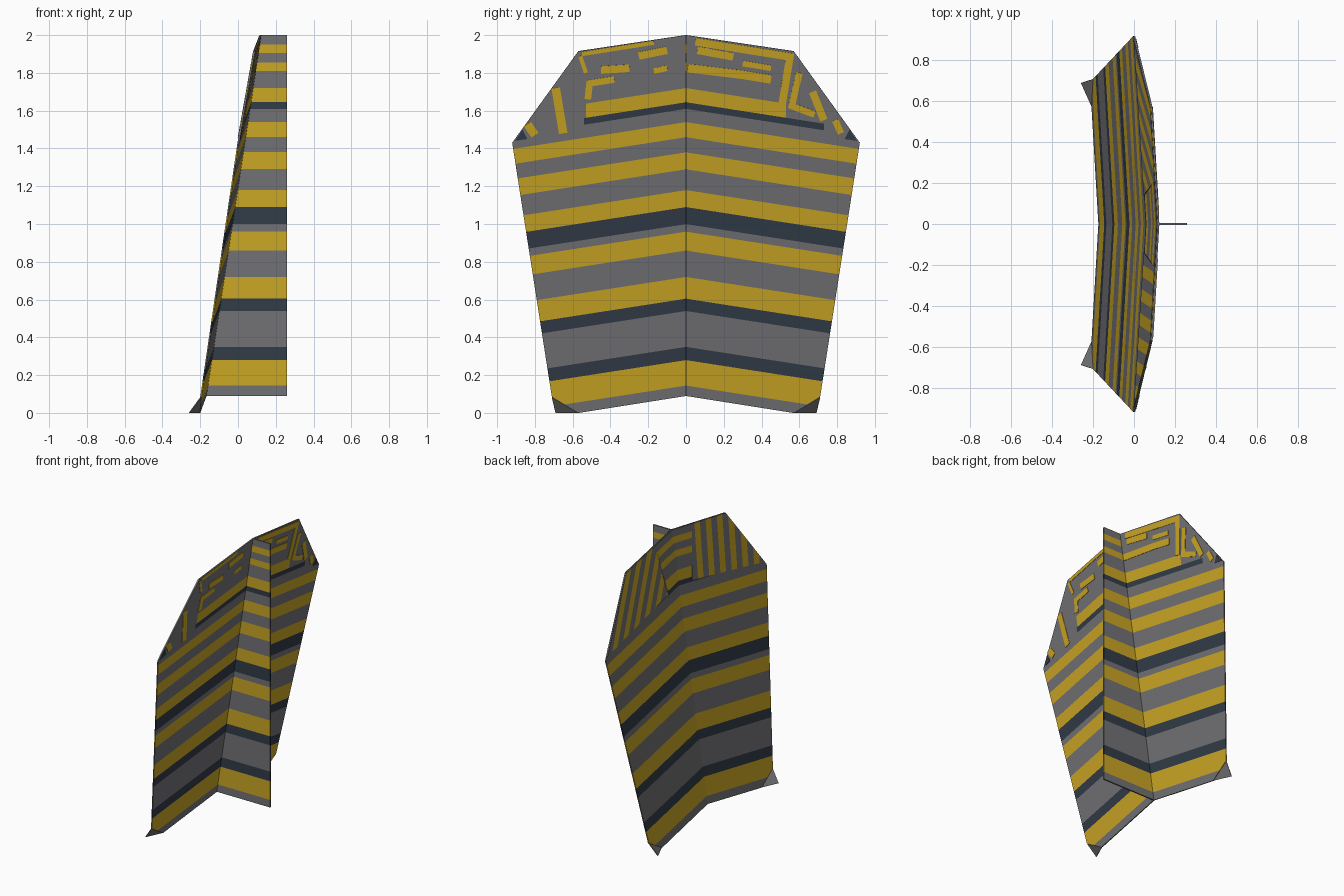
import bpy, bmesh
from mathutils import Vector

cube = bpy.data.objects.get("Cube")
if cube:
    bpy.data.objects.remove(cube, do_unlink=True)


def material(name, rgb):
    m = bpy.data.materials.new(name)
    m.use_nodes = True
    m.diffuse_color = (*rgb, 1)
    m.node_tree.nodes["Principled BSDF"].inputs["Base Color"].default_value = (*rgb, 1)
    return m


MATS = [material("grey", (.17, .168, .178)),
        material("yellow", (.60, .385, .018)),
        material("navy", (.032, .045, .066))]
GREY, YELLOW, NAVY = range(3)

# Lower height and colour of each stripe
STRIPES = [(0, GREY), (.145, YELLOW), (.28, NAVY), (.35, GREY), (.54, NAVY),
           (.605, YELLOW), (.72, GREY), (.86, YELLOW), (.96, GREY), (1.0, NAVY),
           (1.09, YELLOW), (1.18, GREY), (1.29, YELLOW), (1.38, GREY),
           (1.46, YELLOW), (1.54, GREY), (1.61, NAVY), (1.645, YELLOW),
           (1.72, GREY), (1.81, YELLOW), (1.855, GREY), (1.905, YELLOW), (1.95, GREY)]
SLOPE = .155


def stripe(h):
    return [c for low, c in STRIPES if low <= h][-1]


def wing_x(y, z):
    return .12 - .152 * (2 - z) - .035 * abs(y)


def chevron(y, z):
    return z + SLOPE * abs(y)


def chevron_cuts(side):
    return [((0, low), (SLOPE * side, 1)) for low, c in STRIPES[1:]]


def sheet(name, outline, cuts, rule, place, thickness):
    """Cut a flat outline along lines, colour the pieces by a rule, then place it."""
    bm = bmesh.new()
    bm.faces.new([bm.verts.new((0, a, b)) for a, b in outline])
    for (a, b), (na, nb) in cuts:
        bmesh.ops.bisect_plane(bm, geom=bm.verts[:] + bm.edges[:] + bm.faces[:],
                               plane_co=(0, a, b), plane_no=(0, na, nb))
    for f in bm.faces:
        c = f.calc_center_median()
        f.material_index = rule(c.y, c.z)
    for v in bm.verts:
        v.co = place(v.co.y, v.co.z)
    bmesh.ops.recalc_face_normals(bm, faces=bm.faces[:])
    mesh = bpy.data.meshes.new(name)
    bm.to_mesh(mesh)
    bm.free()
    ob = bpy.data.objects.new(name, mesh)
    bpy.context.collection.objects.link(ob)
    for m in MATS:
        mesh.materials.append(m)
    mod = ob.modifiers.new("thickness", "SOLIDIFY")
    mod.thickness, mod.offset = thickness, 0
    return ob


def on_wing(offset):
    return lambda y, z: (wing_x(y, z) + offset, y, z)


def stroke(name, points, width, colour=YELLOW):
    """Painted line on the front face, with mitred corners."""
    pts = [Vector(p) for p in points]
    left, right = [], []
    for i, p in enumerate(pts):
        dirs = [(b - a).normalized() for a, b in zip(pts[max(i - 1, 0):i + 1], pts[max(i, 1) if i else 0:][:1])]
        if i + 1 < len(pts):
            dirs.append((pts[i + 1] - p).normalized())
        dirs = [d for d in dirs if d.length > 0]
        d = sum(dirs, Vector((0, 0))).normalized()
        n = Vector((-d.y, d.x)) * width / 2 / max(d.dot(dirs[0]), .5)
        left.append(p + n)
        right.append(p - n)
    sheet(name, left + right[::-1], [], lambda y, z: colour, on_wing(.006), .003)


for side, tag in ((1, "left"), (-1, "right")):
    def mirrored(points):
        return [(side * y, z) for y, z in points]

    navy_end = .73 if side > 0 else .54

    def wing_rule(y, z):
        h = chevron(y, z)
        colour = stripe(h)
        if h > 1.72:
            return GREY
        if h > 1.61 and abs(y) > (navy_end if colour == NAVY else .53):
            return GREY
        return colour

    # Main wing half
    sheet(tag + "_wing",
          mirrored([(0, .09), (.57, 0), (.71, .085), (.92, 1.43), (.57, 1.915), (0, 2)]),
          chevron_cuts(side) + [((side * .53, 0), (1, 0)), ((side * navy_end, 0), (1, 0))],
          wing_rule, on_wing(0), .008)

    # Bent bottom corner
    def flap_place(y, z):
        x = -.258 if abs(y) > .68 and z < .01 else wing_x(y, z)
        return (x, y, z)

    sheet(tag + "_corner_flap", mirrored([(.57, 0), (.69, 0), (.71, .085)]), [],
          lambda y, z: stripe(chevron(y, z)), flap_place, .005)

    # Back panel with slanted stripes
    lean = .6 if side > 0 else .1

    def slant(y, z):
        return y + lean * (z - 1.6)

    def slant_rule(y, z):
        return YELLOW if int((slant(y, z) + 2) / .06) % 2 else GREY

    cuts = [((-2 + i * .06, 1.6), (1, lean)) for i in range(14, 55)]
    sheet(tag + "_back_panel",
          mirrored([(.14, 1.6), (.9, 1.455), (.57, 1.912), (.21, 1.966)]),
          cuts, slant_rule, on_wing(-.006), .003)

    # Chevrons between the back panels
    sheet(tag + "_back_chevrons",
          mirrored([(0, 1.645), (.14, 1.623), (.21, 1.966), (0, 1.997)]),
          chevron_cuts(side), lambda y, z: stripe(chevron(y, z)), on_wing(-.006), .003)

    # Dark outer tip on the front
    sheet(tag + "_dark_tip", mirrored([(.905, 1.44), (.84, 1.45), (.865, 1.5)]), [],
          lambda y, z: NAVY, on_wing(.006), .003)

# Centre fin with level stripes
sheet("centre_fin", [(wing_x(0, .09), .09), (.26, .09), (.26, 2), (wing_x(0, 2), 2)],
      [((0, low), (0, 1)) for low, c in STRIPES[1:]],
      lambda x, z: stripe(z), lambda x, z: (x, 0, z), .01)

# Painted lines on the front of the upper panels
LINES = [
    ("right_top_border", [(-.55, 1.9), (-.17, 1.96)], .022),
    ("right_edge_border", [(-.56, 1.89), (-.53, 1.80)], .022),
    ("right_inner_frame", [(-.52, 1.66), (-.51, 1.745), (-.38, 1.765)], .035),
    ("right_long_mark", [(-.45, 1.815), (-.30, 1.825)], .04),
    ("right_upper_mark", [(-.25, 1.89), (-.10, 1.92)], .04),
    ("right_small_mark", [(-.17, 1.81), (-.10, 1.825)], .03),
    ("right_inner_stripe", [(-.69, 1.72), (-.65, 1.48)], .045),
    ("right_outer_stripe", [(-.84, 1.53), (-.80, 1.47)], .045),
    ("left_frame", [(.05, 1.965), (.55, 1.885), (.51, 1.64)], .04),
    ("left_upper_mark", [(.06, 1.92), (.25, 1.885)], .04),
    ("left_long_mark", [(.01, 1.825), (.30, 1.79), (.45, 1.765)], .045),
    ("left_small_mark", [(.30, 1.85), (.45, 1.825)], .03),
    ("left_hook", [(.60, 1.8), (.56, 1.625), (.68, 1.58)], .035),
    ("left_inner_stripe", [(.67, 1.70), (.73, 1.55)], .04),
    ("left_outer_stripe", [(.79, 1.55), (.82, 1.48)], .035),
]
for name, points, width in LINES:
    stroke(name, points, width)
